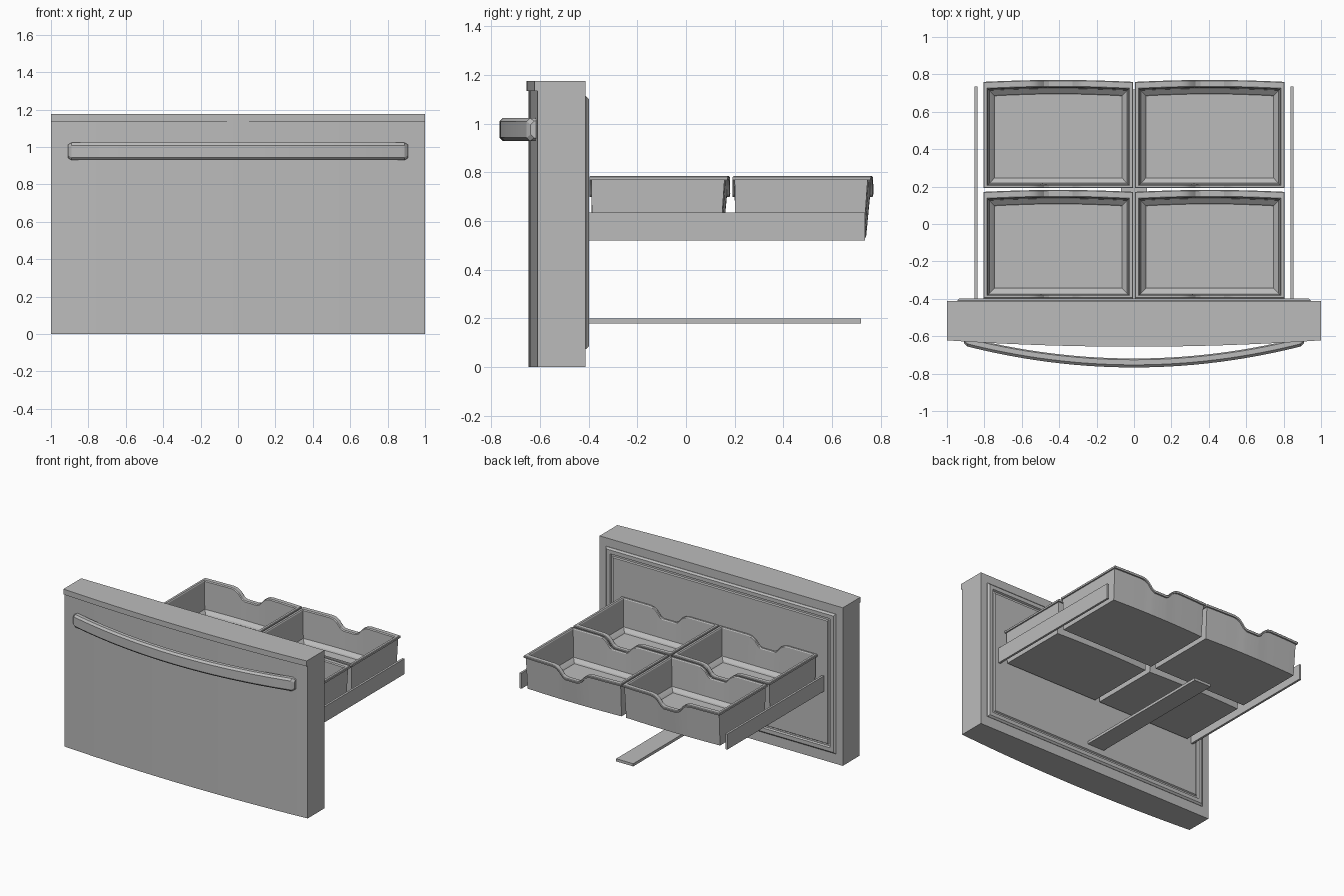
import bpy
import bmesh

old = bpy.data.objects.get("Cube")
if old:
    bpy.data.objects.remove(old, do_unlink=True)

grey = bpy.data.materials.new("plain_grey")
grey.use_nodes = True
grey.diffuse_color = (0.5, 0.5, 0.5, 1)
grey.node_tree.nodes["Principled BSDF"].inputs["Base Color"].default_value = (0.5, 0.5, 0.5, 1)


def loft(name, loops, smooth=True):
    """Join matching loops of points into a capped solid."""
    bm = bmesh.new()
    rings = [[bm.verts.new(p) for p in loop] for loop in loops]
    n = len(rings[0])
    for a, b in zip(rings, rings[1:]):
        for i in range(n):
            j = (i + 1) % n
            bm.faces.new((a[i], a[j], b[j], b[i]))
    bm.faces.new(rings[0][::-1])
    bm.faces.new(rings[-1])
    bmesh.ops.recalc_face_normals(bm, faces=bm.faces)
    mesh = bpy.data.meshes.new(name)
    bm.to_mesh(mesh)
    bm.free()
    mesh.materials.append(grey)
    ob = bpy.data.objects.new(name, mesh)
    bpy.context.collection.objects.link(ob)
    if smooth:
        bpy.ops.object.select_all(action="DESELECT")
        ob.select_set(True)
        bpy.context.view_layer.objects.active = ob
        bpy.ops.object.shade_smooth_by_angle(angle=0.4)
    return ob


def box(name, x0, x1, y0, y1, z0, z1):
    plan = [(x0, y0), (x1, y0), (x1, y1), (x0, y1)]
    return loft(name, [[(x, y, z) for x, y in plan] for z in (z0, z1)], False)


# Door with a bowed front, and the cap along its top
def bowed_slab(name, middle, end, back, z0, z1):
    xs = [-1 + i / 12 for i in range(25)]
    plan = [(x, middle + (end - middle) * x * x) for x in xs] + [(1, back), (-1, back)]
    loft(name, [[(x, y, z) for x, y in plan] for z in (z0, z1)])


bowed_slab("door_panel", -0.648, -0.61, -0.413, 0, 1.135)
bowed_slab("door_cap", -0.656, -0.622, -0.413, 1.135, 1.175)


# Door seal: raised ring, groove and inner panel lofted from nested rectangles
def rectangle(inset, y):
    x, z0, z1 = 0.945 - inset, 0.075 + inset, 1.113 - inset
    return [(-x, y, z0), (x, y, z0), (x, y, z1), (-x, y, z1)]


loft("door_seal", [rectangle(i, y) for i, y in (
    (0, -0.43), (0, -0.41), (0.012, -0.398), (0.04, -0.398), (0.046, -0.41),
    (0.058, -0.41), (0.064, -0.401))], False)


# Handle: chamfered bar swept along a bow
def handle_section(x, shrink):
    y = -0.767 + 0.117 * (x / 0.91) ** 2
    d, h, c = 0.048, 0.047 - shrink, 0.014
    y0 = y + shrink
    cut = [(y0 + c, -h), (y + d - c / 2, -h), (y + d, c - h), (y + d, h - c),
           (y + d - c / 2, h), (y0 + c, h), (y0, h - c), (y0, c - h)]
    return [(x, v, 0.976 + w) for v, w in cut]


stations = [-0.89 + 1.78 * i / 28 for i in range(29)]
loft("handle", [handle_section(-0.91, 0.012)]
     + [handle_section(x, 0) for x in stations] + [handle_section(0.91, 0.012)])

# Finger notch: offset from the bin centre and depth
NOTCH = [(-0.16, 0), (-0.13, 0.006), (-0.105, 0.022), (-0.075, 0.058), (-0.05, 0.07),
         (0.05, 0.07), (0.075, 0.058), (0.105, 0.022), (0.13, 0.006), (0.16, 0)]


def bin_loop(cx, y0, y1, side, front, back, z, notched):
    """One plan outline of a bin, with its walls moved inward."""
    half = 0.4 - side
    steps = [(-half, 0), (-0.28, 0)] + NOTCH + [(0.28, 0), (half, 0)]
    near = [(cx + u, y0 + front, z - d * notched) for u, d in steps]
    far = [(cx + u, y1 - back + 0.01 * (1 - (u / half) ** 2), z - d * notched)
           for u, d in reversed(steps)]
    return near + far


# Four storage bins: outer wall, rolled rim, inner wall, floor
SHELL = [  # side, front, back insets, height, notched
    (0.014, 0.012, 0.03, 0.532, 0), (0.01, 0.008, 0.014, 0.768, 1),
    (0, 0, 0.003, 0.768, 1), (0, 0, 0, 0.781, 1), (0.004, 0.004, 0.004, 0.785, 1),
    (0.02, 0.014, 0.034, 0.785, 1), (0.025, 0.019, 0.04, 0.778, 1),
    (0.032, 0.026, 0.046, 0.575, 0), (0.055, 0.05, 0.07, 0.555, 0),
    (0.06, 0.055, 0.075, 0.545, 0)]
for side_name, cx in (("right", -0.405), ("left", 0.405)):
    for row, y0, y1 in (("front", -0.397, 0.172), ("back", 0.192, 0.76)):
        loft(f"{row}_{side_name}_bin", [bin_loop(cx, y0, y1, *s) for s in SHELL])

# Slide rails beside the bins and the central lower rail
for side_name, s in (("right", -1), ("left", 1)):
    x0, x1 = sorted((0.838 * s, 0.854 * s))
    box(f"{side_name}_slide_rail", x0, x1, -0.41, 0.735, 0.52, 0.635)
box("lower_centre_rail", -0.07, 0.07, -0.41, 0.72, 0.18, 0.2)
